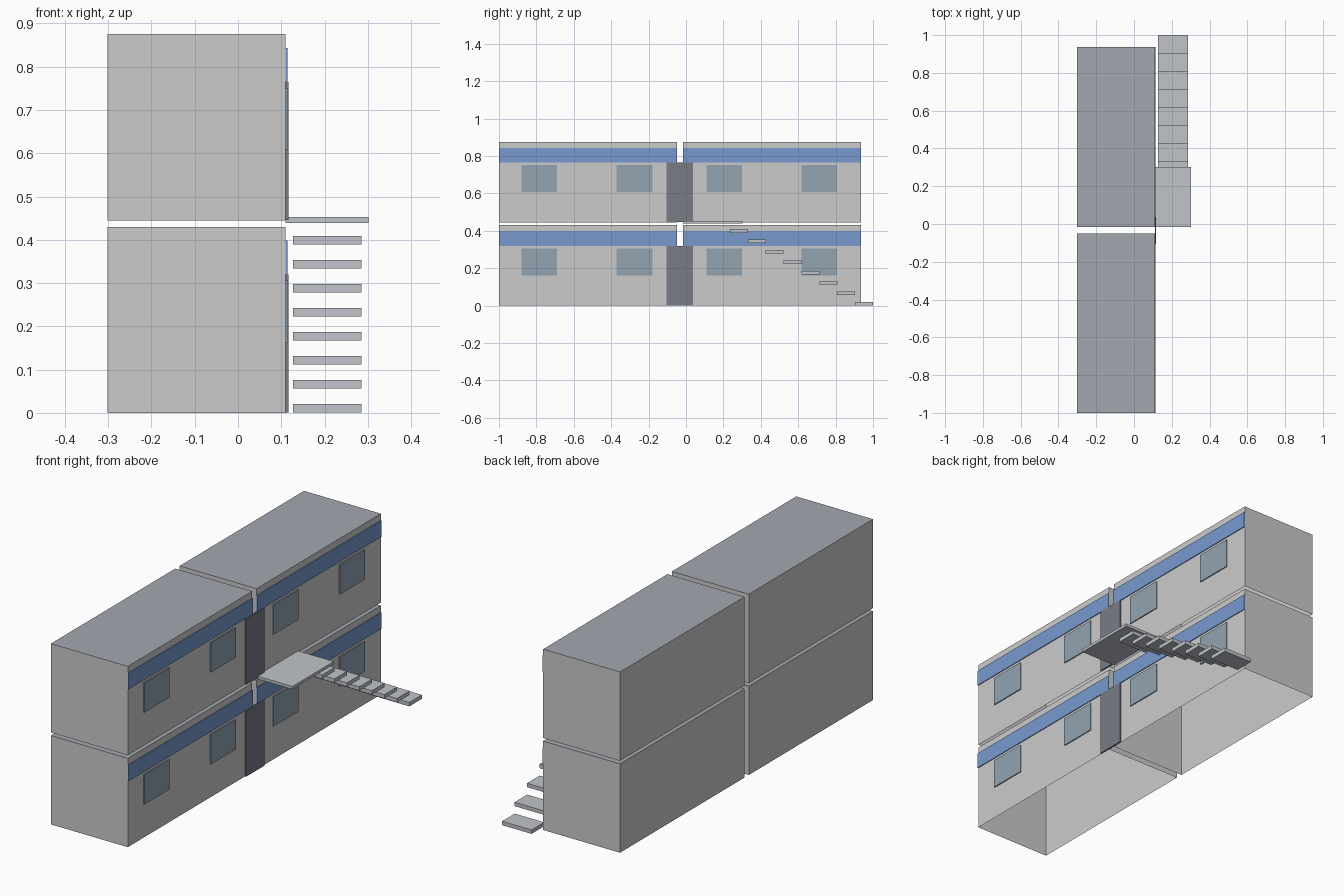
import bpy, bmesh

if "Cube" in bpy.data.objects:
    bpy.data.objects.remove(bpy.data.objects["Cube"])


def material(name, rgb):
    m = bpy.data.materials.new(name)
    m.diffuse_color = (*rgb, 1)
    m.use_nodes = True
    m.node_tree.nodes["Principled BSDF"].inputs["Base Color"].default_value = m.diffuse_color
    return m


BLUE = material("blue", (0.19, 0.32, 0.62))
GLASS = material("glass", (0.29, 0.37, 0.44))
DARK = material("dark", (0.19, 0.20, 0.235))
ROOF = material("roof_grey", (0.37, 0.39, 0.43))
STEEL = material("steel", (0.53, 0.55, 0.59))
WALL = material("wall_grey", (0.8, 0.8, 0.8))


def box(name, x, y, z, *mats, open_bottom=False):
    """Box from (min, max) ranges; a second material goes on the top face."""
    bm = bmesh.new()
    bmesh.ops.create_cube(bm, size=1)
    for v in bm.verts:
        v.co = [r[0] if c < 0 else r[1] for c, r in zip(v.co, (x, y, z))]
    bm.normal_update()
    if len(mats) > 1:
        for f in bm.faces:
            if f.normal.z > 0.5:
                f.material_index = 1
    if open_bottom:
        bmesh.ops.delete(bm, geom=[f for f in bm.faces if f.normal.z < -0.5],
                         context='FACES_ONLY')
    me = bpy.data.meshes.new(name)
    bm.to_mesh(me)
    bm.free()
    for m in mats:
        me.materials.append(m)
    ob = bpy.data.objects.new(name, me)
    bpy.context.collection.objects.link(ob)
    return ob


FACE = 0.11      # x of the facade
LIFT = 0.445     # storey height
SPANS = {"near": (-1.0, -0.049), "far": (-0.015, 0.936)}
WINDOWS = {"near": (-0.88, -0.371), "far": (0.109, 0.617)}

for floor, z in (("lower", 0.0), ("upper", LIFT)):
    for side, span in SPANS.items():
        # cabin shell without a floor, dark roof
        box(f"{floor}_{side}_cabin", (-0.302, FACE), span, (z, z + 0.43),
            WALL, ROOF, open_bottom=True)
        # coloured stripe above the windows
        box(f"{floor}_{side}_stripe", (FACE, FACE + 0.004), span,
            (z + 0.32, z + 0.398), BLUE)
        for i, y in enumerate(WINDOWS[side], 1):
            box(f"{floor}_{side}_window_{i}", (FACE, FACE + 0.005),
                (y, y + 0.191), (z + 0.162, z + 0.306), GLASS)
    # door across the gap between the cabins
    box(f"{floor}_door", (FACE, FACE + 0.007), (-0.105, 0.037),
        (z + 0.001, z + 0.32), DARK)

# landing and floating stair treads
box("landing", (FACE, 0.302), (-0.015, 0.302), (0.439, 0.453), STEEL)
for i in range(8):
    y, z = 0.9035 - 0.0955 * i, 0.001 + 0.0555 * i
    box(f"stair_tread_{i + 1}", (0.127, 0.285), (y, y + 0.0965),
        (z, z + 0.019), STEEL)
